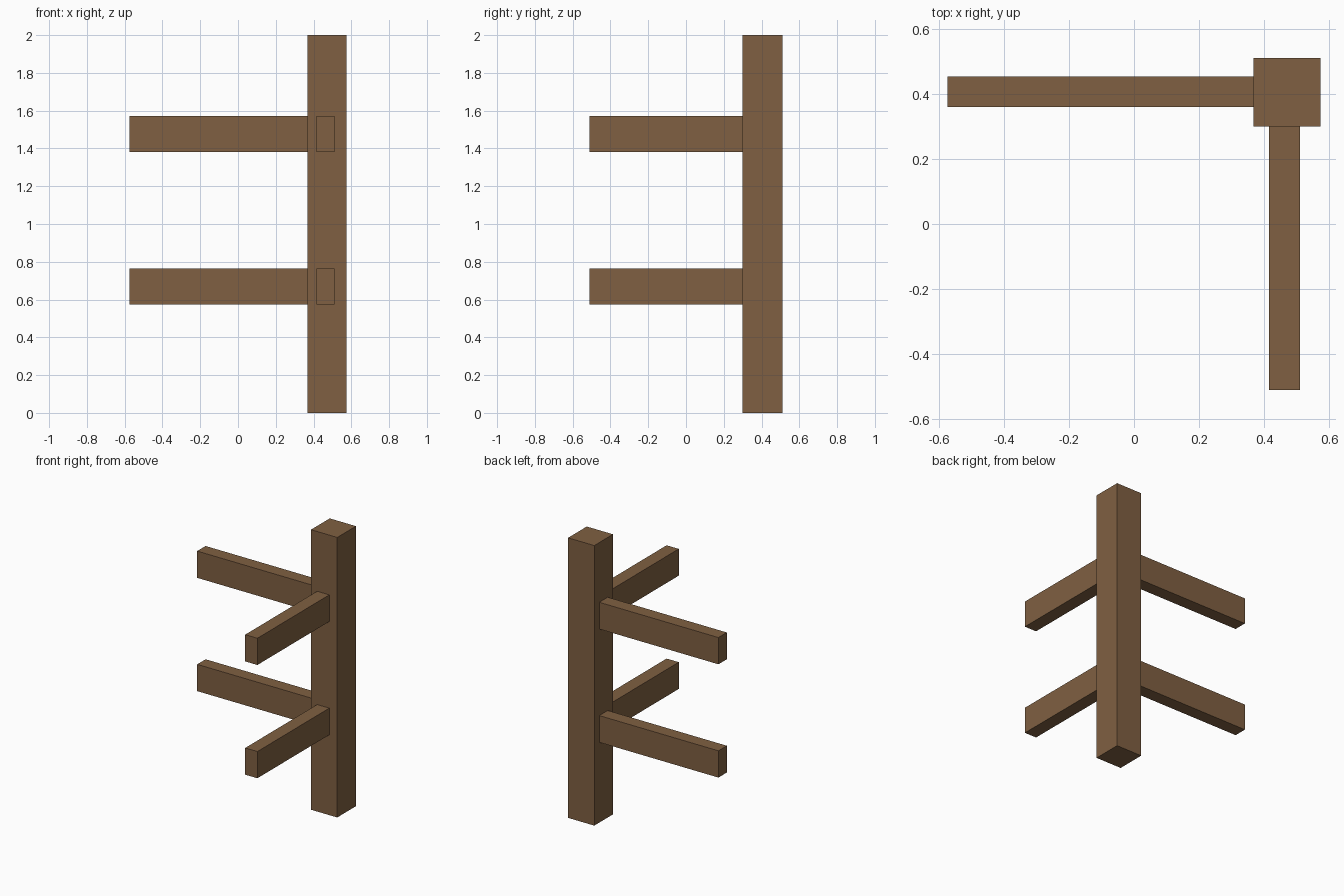
import bpy
import bmesh
from mathutils import Vector

if "Cube" in bpy.data.objects:
    bpy.data.objects.remove(bpy.data.objects["Cube"])

# Single wood colour
wood = bpy.data.materials.new("brown wood")
wood.diffuse_color = (0.215, 0.117, 0.054, 1.0)
wood.use_nodes = True
wood.node_tree.nodes["Principled BSDF"].inputs["Base Color"].default_value = wood.diffuse_color


def box(name, lo, hi):
    """Axis-aligned box between two corners."""
    lo, hi = Vector(lo), Vector(hi)
    bm = bmesh.new()
    bmesh.ops.create_cube(bm, size=1.0)
    bmesh.ops.scale(bm, vec=hi - lo, verts=bm.verts)
    mesh = bpy.data.meshes.new(name)
    bm.to_mesh(mesh)
    bm.free()
    mesh.materials.append(wood)
    obj = bpy.data.objects.new(name, mesh)
    obj.location = (lo + hi) / 2
    bpy.context.collection.objects.link(obj)
    return obj


# Corner post
box("corner_post", (0.367, 0.30, 0), (0.574, 0.511, 2))

# Two levels of rails, one rail to each side of the corner
for level, z in (("lower", 0.573), ("upper", 1.382)):
    top = z + 0.191
    box(level + "_left_rail", (-0.574, 0.359, z), (0.367, 0.454, top))
    box(level + "_front_rail", (0.415, -0.511, z), (0.511, 0.30, top))
